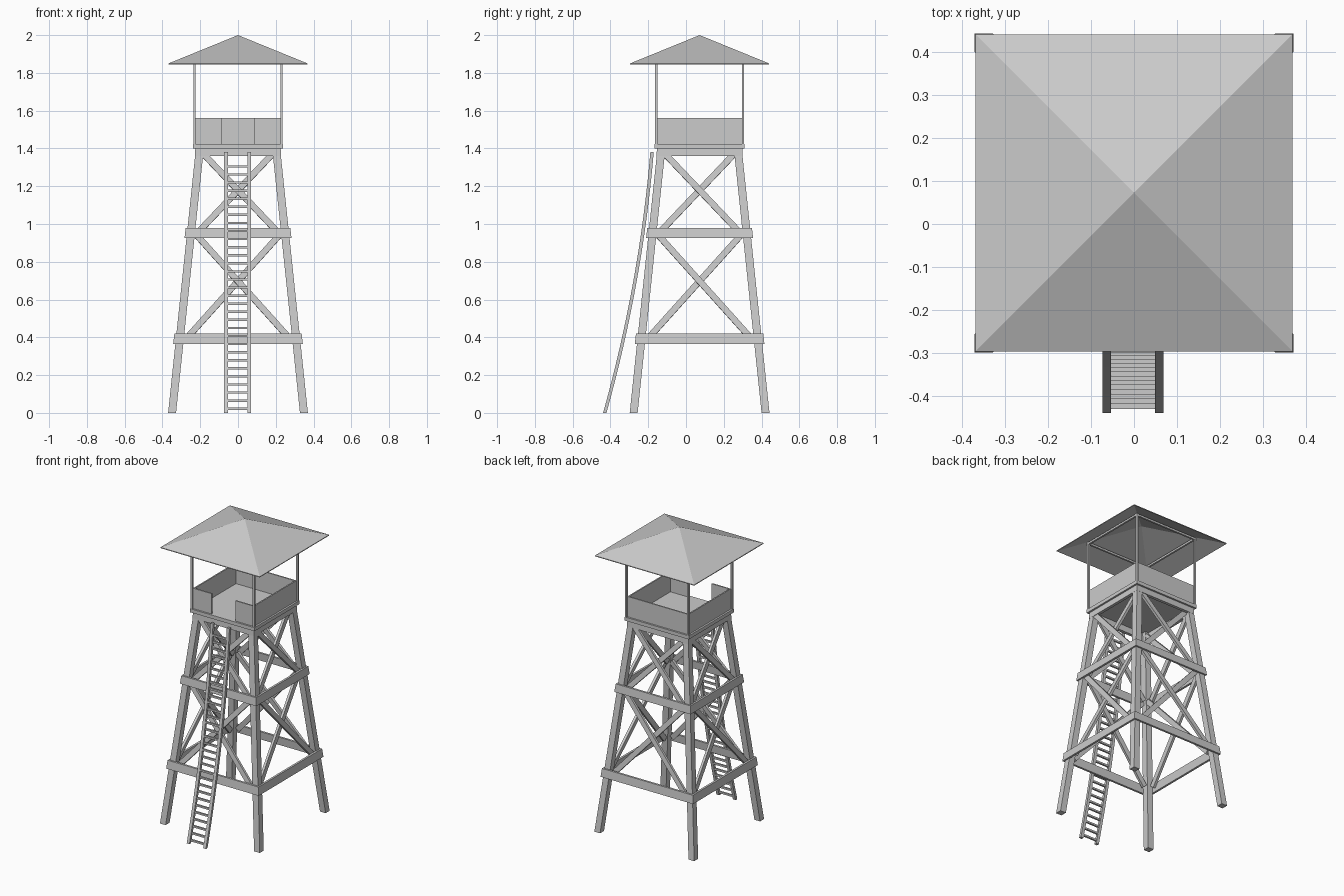
import bpy, bmesh, math
from mathutils import Vector, Matrix

if "Cube" in bpy.data.objects:
    bpy.data.objects.remove(bpy.data.objects["Cube"])

CY = 0.072                      # tower axis in y
CENTRE = Matrix.Translation((0, CY, 0))


def make(name, verts, faces, mat=Matrix.Identity(4)):
    bm = bmesh.new()
    vs = [bm.verts.new(mat @ Vector(v)) for v in verts]
    for f in faces:
        bm.faces.new([vs[i] for i in f])
    bmesh.ops.recalc_face_normals(bm, faces=bm.faces)
    me = bpy.data.meshes.new(name)
    bm.to_mesh(me)
    bm.free()
    ob = bpy.data.objects.new(name, me)
    bpy.context.collection.objects.link(ob)
    return ob


HEX = [(0, 1, 2, 3), (4, 5, 6, 7)] + [(i, (i + 1) % 4, (i + 1) % 4 + 4, i + 4) for i in range(4)]


def square(h, z, cx=0, cy=0):
    return [(cx + sx * h, cy + sy * h, z) for sx, sy in ((-1, -1), (1, -1), (1, 1), (-1, 1))]


def box(name, x0, x1, y0, y1, z0, z1, mat=CENTRE):
    vs = [(x, y, z) for z in (z0, z1) for x, y in ((x0, y0), (x1, y0), (x1, y1), (x0, y1))]
    return make(name, vs, HEX, mat)


def plank(name, a, b, width, depth, normal, mat):
    a, b, n = Vector(a), Vector(b), Vector(normal).normalized()
    side = (b - a).cross(n).normalized() * width / 2
    n = n * depth / 2
    vs = [p + s * side + t * n for p in (a, b) for s, t in ((-1, -1), (1, -1), (1, 1), (-1, 1))]
    return make(name, vs, HEX, mat)


def ring(name, z0, z1, h0, h1, t):
    # square frame of boards following the lean of the tower
    vs = square(h0, z0) + square(h1, z1) + square(h1 - t, z1) + square(h0 - t, z0)
    faces = [(r * 4 + i, r * 4 + (i + 1) % 4, (r + 1) % 4 * 4 + (i + 1) % 4, (r + 1) % 4 * 4 + i)
             for r in range(4) for i in range(4)]
    return make(name, vs, faces, CENTRE)


def lean(z):                    # leg centre offset at a height
    return 0.349 - 0.105 * z


# Four leaning legs and roof posts
for sx in (-1, 1):
    for sy in (-1, 1):
        vs = [v for z in (0, 1.4) for v in square(0.021, z, sx * lean(z), sy * lean(z))]
        make("leg", vs, HEX, CENTRE)
        vs = [v for z in (1.42, 1.896) for v in square(0.006, z, sx * 0.23, sy * 0.23)]
        make("roof_post", vs, HEX, CENTRE)

# Horizontal beams
ring("lower_beam", 0.365, 0.42, 0.343, 0.337, 0.014)
ring("upper_beam", 0.927, 0.98, 0.283, 0.277, 0.014)
ring("platform_beam", 1.36, 1.401, 0.228, 0.226, 0.02)
ring("roof_frame", 1.882, 1.895, 0.235, 0.235, 0.012)

# Cross braces on each face
for k in range(4):
    rot = CENTRE @ Matrix.Rotation(k * math.pi / 2, 4, 'Z')
    for z0, z1, xa, xb in ((0.395, 0.95, 0.272, 0.227), (0.95, 1.375, 0.217, 0.187)):
        for s in (-1, 1):
            off = 0.009 * s
            plank("cross_brace", (-s * xa, -lean(z0) + off, z0), (s * xb, -lean(z1) + off, z1),
                  0.033, 0.017, (0, -1, 0.105), rot)

# Platform floor and parapet walls
box("platform", -0.238, 0.238, -0.238, 0.238, 1.4, 1.424)
W, T, Z0, Z1 = 0.226, 0.009, 1.42, 1.56
box("back_wall", -W, W, W - T, W, Z0, Z1)
box("left_wall", -W, -W + T, -W, W, Z0, Z1)
box("right_wall", W - T, W, -W, W, Z0, Z1)
box("front_wall_left", -W, -0.088, -W, -W + T, Z0, Z1)
box("front_wall_right", 0.088, W, -W, -W + T, Z0, Z1)

# Hollow pyramid roof
vs = square(0.368, 1.845) + square(0.368, 1.85) + [(0, 0, 1.994), (0, 0, 2.0)]
faces = []
for i in range(4):
    j = (i + 1) % 4
    faces += [(i, j, j + 4, i + 4), (i + 4, j + 4, 9), (j, i, 8)]
make("roof", vs, faces, CENTRE)

# Curved ladder: parabola through the rail side profile
Z_TOP = 1.38


def ladder_y(z):
    t = z / Z_TOP
    return -0.43 + 0.385 * t - 0.135 * t * t


N = 16
for x in (-0.063, 0.059):
    vs, faces = [], [(0, 1, 2, 3), tuple(N * 4 + i for i in range(4))]
    for s in range(N + 1):
        z = Z_TOP * s / N
        vs += [(x + a * 0.01, ladder_y(z) + b * 0.009, z)
               for a, b in ((-1, -1), (1, -1), (1, 1), (-1, 1))]
        if s < N:
            faces += [(s * 4 + i, s * 4 + (i + 1) % 4, s * 4 + 4 + (i + 1) % 4, s * 4 + 4 + i)
                      for i in range(4)]
    make("ladder_rail", vs, faces)

RUNGS = 31
for i in range(RUNGS):
    z = 0.022 + i * (1.305 - 0.022) / (RUNGS - 1)
    y = ladder_y(z)
    box("ladder_rung", -0.056, 0.052, y - 0.006, y + 0.006, z - 0.006, z + 0.006, Matrix.Identity(4))
